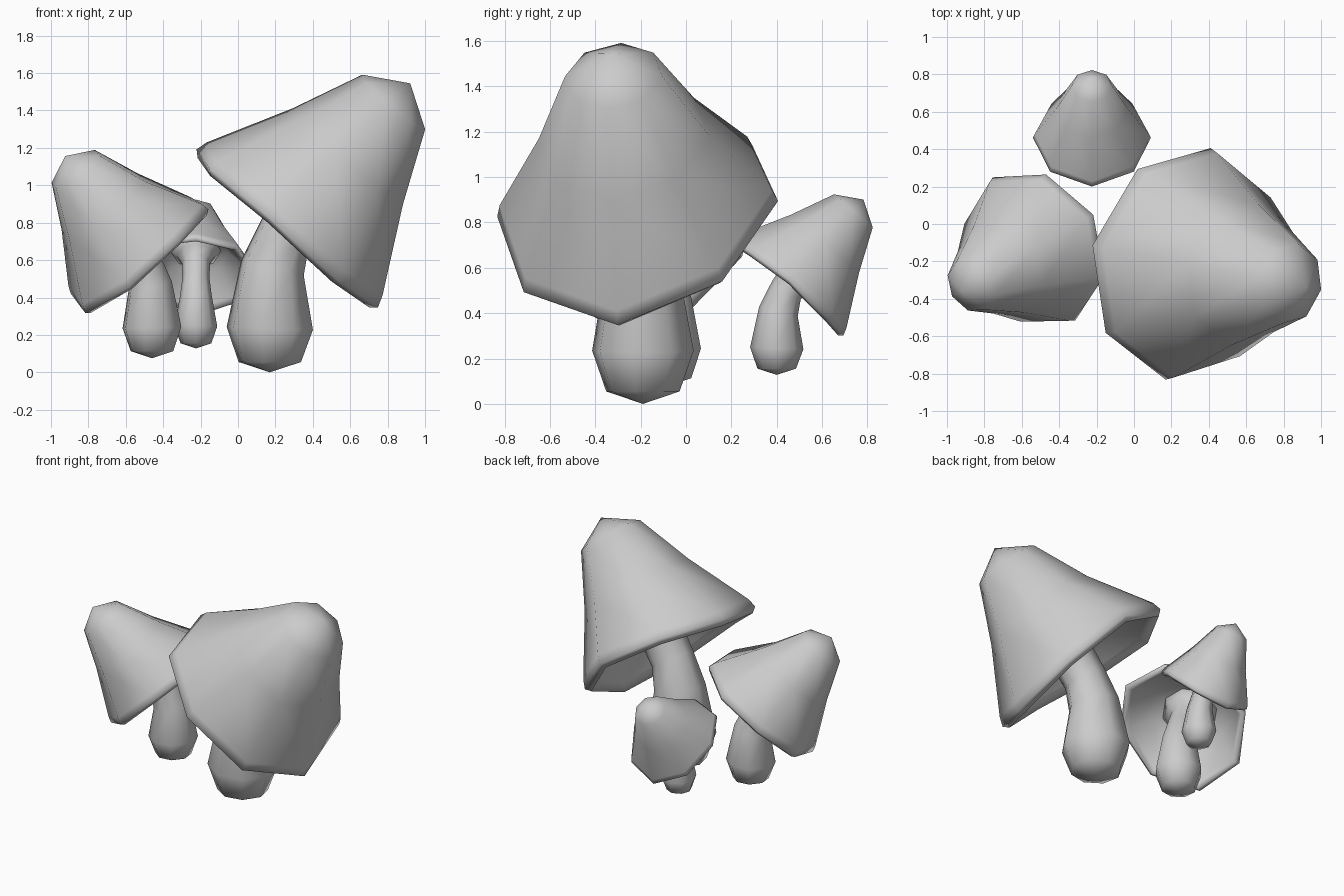
import bpy, bmesh
from math import sin, cos, pi, radians
from mathutils import Matrix, Vector

if "Cube" in bpy.data.objects:
    bpy.data.objects.remove(bpy.data.objects["Cube"])

SIDES = 8

# Ring format: centre x, centre z, radius, tilt in degrees, sideways lift
T = 40.5
CAP = [
    (0.675, 1.445, 0.225, T, 0.0),    # crown
    (0.425, 1.155, 0.395, T, 0.02),   # waist of the bell
    (0.135, 0.82, 0.63, T, 0.09),     # upper edge of lip
    (0.095, 0.77, 0.65, T, 0.09),     # widest lip
    (0.075, 0.745, 0.615, T, 0.09),   # lower lip
    (0.11, 0.79, 0.565, T, 0.08),     # inner lip
    (0.29, 1.01, 0.35, T, 0.03),      # hollow underside
]
STEM = [
    (0.0, 0.055, 0.17, 0, 0.0),
    (0.0, 0.235, 0.235, 2, 0.0),
    (0.015, 0.56, 0.175, 14, 0.0),
    (0.085, 0.745, 0.15, 33, 0.0),
    (0.20, 0.91, 0.155, T, 0.0),
    (0.27, 0.99, 0.21, T, 0.0),
    (0.33, 1.06, 0.30, T, 0.0),
]


def ring_points(cx, cz, r, tilt, lift):
    t = radians(tilt)
    u = Vector((cos(t), 0, -sin(t)))
    pts = []
    for i in range(SIDES):
        a = 2 * pi * i / SIDES
        p = Vector((cx, 0, cz)) + u * r * cos(a) + Vector((0, 0.97 * r * sin(a), 0))
        p += Vector((0.3, 0, 1)) * lift * sin(a) ** 2
        p.z += lift * 0.6 * p.y        # slight roll of the rim
        pts.append(p)
    return pts


def loft(name, rings, start, end, matrix):
    bm = bmesh.new()
    loops = [[bm.verts.new(p) for p in ring_points(*r)] for r in rings]
    for a, b in zip(loops, loops[1:]):
        for i in range(SIDES):
            j = (i + 1) % SIDES
            bm.faces.new((a[i], a[j], b[j], b[i]))
    for loop, pole in ((loops[0], start), (loops[-1], end)):
        v = bm.verts.new((pole[0], 0, pole[1]))
        for i in range(SIDES):
            bm.faces.new((loop[i], loop[(i + 1) % SIDES], v))
    bmesh.ops.recalc_face_normals(bm, faces=bm.faces[:])
    for f in bm.faces:
        f.smooth = True
    mesh = bpy.data.meshes.new(name)
    bm.to_mesh(mesh)
    bm.free()
    obj = bpy.data.objects.new(name, mesh)
    obj.matrix_world = matrix
    bpy.context.collection.objects.link(obj)


# Three copies of the same leaning mushroom: position, turn, scale
for label, pos, turn, scale in (
    ("large", (0.17, -0.19, 0.0), -11, 1.0),
    ("medium", (-0.46, -0.09, 0.075), 210, 0.7),
    ("small", (-0.225, 0.40, 0.128), 90, 0.5),
):
    m = (Matrix.Translation(pos) @ Matrix.Rotation(radians(turn), 4, 'Z')
         @ Matrix.Scale(scale, 4))
    loft(label + "_cap", CAP, (0.765, 1.545), (0.36, 1.09), m)
    loft(label + "_stem", STEM, (0.0, 0.0), (0.37, 1.10), m)
